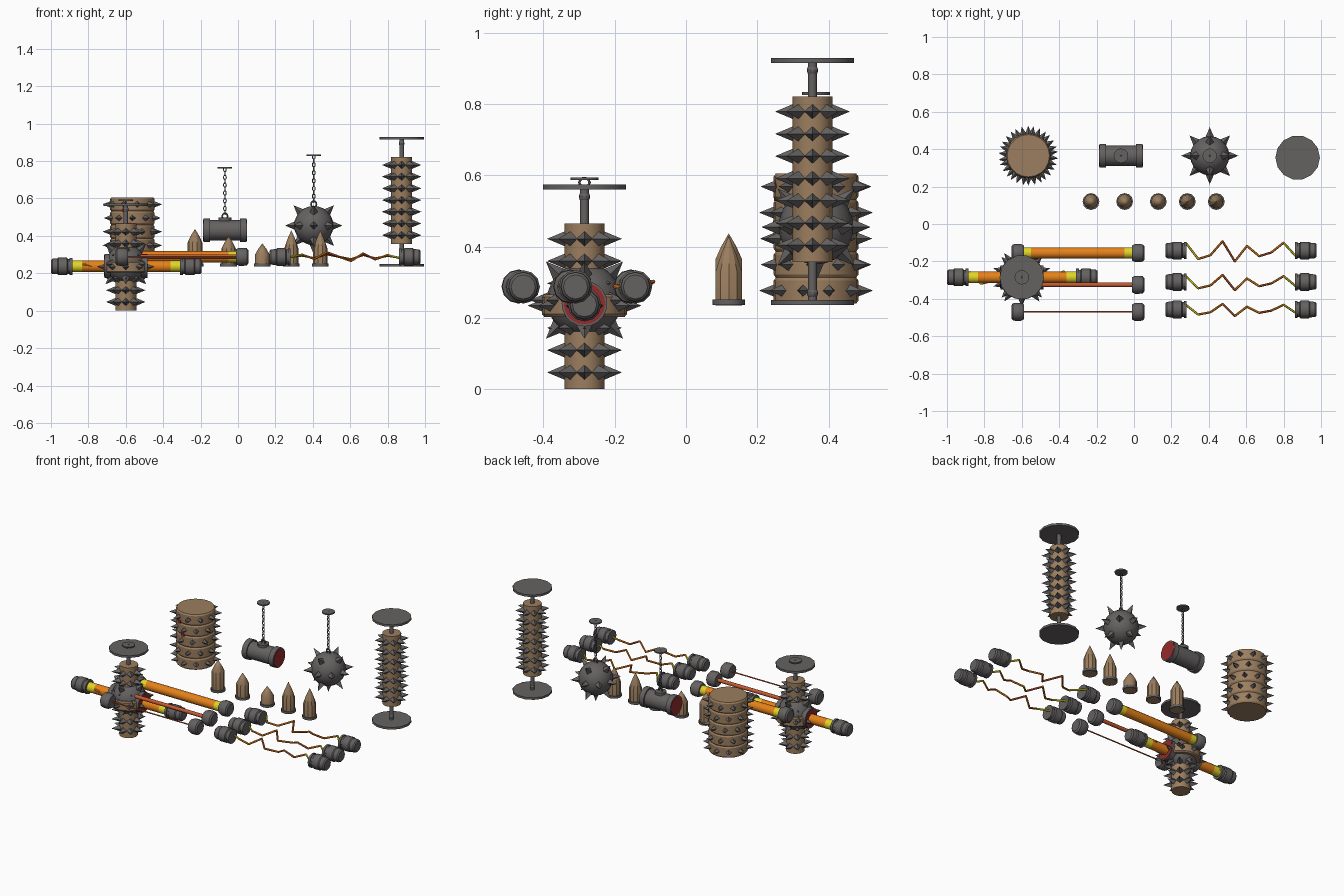
import bpy, bmesh, math
from mathutils import Vector as V, Matrix

if "Cube" in bpy.data.objects:
    bpy.data.objects.remove(bpy.data.objects["Cube"])

def mat(name, c):
    m = bpy.data.materials.new(name)
    m.diffuse_color = (*c, 1)
    m.use_nodes = True
    m.node_tree.nodes["Principled BSDF"].inputs["Base Color"].default_value = m.diffuse_color
    return m

MATS = [mat("wood_brown", (0.33, 0.21, 0.115)), mat("iron_grey", (0.13, 0.12, 0.12)),
        mat("flame_orange", (0.78, 0.22, 0.01)), mat("flame_yellow", (0.75, 0.66, 0.02)),
        mat("blood_red", (0.30, 0.025, 0.025)), mat("ember_red", (0.55, 0.10, 0.03))]
WOOD, IRON, ORANGE, YELLOW, RED, EMBER = range(6)
X, Z = V((1, 0, 0)), V((0, 0, 1))

class Part:
    """Collects turned shapes into one named object."""
    def __init__(self, name):
        self.name, self.bm = name, bmesh.new()

    def lathe(self, o, axis, prof, m, n=16):
        # prof: (distance along axis, radius); a zero radius makes a point
        bm, o = self.bm, V(o)
        q = V(axis).to_track_quat('Z', 'Y')
        rings = []
        for t, r in prof:
            if r == 0:
                rings.append([bm.verts.new(o + q @ V((0, 0, t)))])
            else:
                rings.append([bm.verts.new(o + q @ V((r * math.cos(a), r * math.sin(a), t)))
                              for a in (math.tau * i / n for i in range(n))])
        faces = [bm.faces.new(r) for r in (rings[0], rings[-1]) if len(r) > 2]
        for a, b in zip(rings, rings[1:]):
            for i in range(n):
                j = (i + 1) % n
                if len(a) == 1:
                    f = (a[0], b[j], b[i])
                elif len(b) == 1:
                    f = (a[i], a[j], b[0])
                else:
                    f = (a[i], a[j], b[j], b[i])
                faces.append(bm.faces.new(f))
        for f in faces:
            f.material_index = m
        return self

    def rod(self, a, b, r, m, n=12):
        a, b = V(a), V(b)
        return self.lathe(a, b - a, [(0, r), ((b - a).length, r)], m, n)

    def ball(self, c, r, m, u=20, v=12):
        g = bmesh.ops.create_uvsphere(self.bm, u_segments=u, v_segments=v, radius=r,
                                      matrix=Matrix.Translation(c))
        for f in {f for w in g['verts'] for f in w.link_faces}:
            f.material_index = m
        return self

    def link(self, c, rx, rz, t, turn):
        # oval chain link
        rows = []
        for i in range(10):
            a = math.tau * i / 10
            row = []
            for j in range(5):
                b = math.tau * j / 5
                p = V(((rx + t * math.cos(b)) * math.cos(a), t * math.sin(b),
                       (rz + t * math.cos(b)) * math.sin(a)))
                row.append(self.bm.verts.new(V(c) + Matrix.Rotation(turn, 3, 'Z') @ p))
            rows.append(row)
        for i in range(10):
            for j in range(5):
                k, l = (i + 1) % 10, (j + 1) % 5
                self.bm.faces.new((rows[i][j], rows[k][j], rows[k][l], rows[i][l])).material_index = IRON

    def spike(self, c, d, r0, tip, w=0.023):
        d = V(d).normalized()
        self.lathe(V(c) + d * r0, d, [(0, w), (tip - r0, 0)], IRON, 4)

    def spike_ring(self, c, r0, tip, count, turn=0, w=0.023):
        for i in range(count):
            a = math.tau * i / count + turn
            self.spike(c, (math.cos(a), math.sin(a), 0), r0, tip, w)

    def done(self):
        bmesh.ops.recalc_face_normals(self.bm, faces=self.bm.faces)
        me = bpy.data.meshes.new(self.name)
        self.bm.to_mesh(me)
        for m in MATS:
            me.materials.append(m)
        me.shade_smooth()
        me.set_sharp_from_angle(angle=math.radians(32))
        bpy.context.collection.objects.link(bpy.data.objects.new(self.name, me))

def spiked_roller(name, x, y, z):
    p = Part(name).rod((x, y, z), (x, y, z + 0.465), 0.056, WOOD, 16)
    for k in range(7):
        p.spike_ring((x, y, z + 0.047 + 0.0625 * k), 0.05, 0.105, 8)
    p.done()

def roller_mount(name, x, y, z0, z1, top):
    # thin axle, bead and round plate; the plate sits at z1
    p = Part(name).rod((x, y, z0), (x, y, z1), 0.0125, IRON)
    p.lathe((x, y, z1 if top else z1 - 0.014), Z, [(0, 0.119), (0.014, 0.119)], IRON, 14)
    p.ball((x, y, z1 + (-0.02 if top else 0.02)), 0.016, IRON, 10, 6).done()

def barrel_section(p, x, y, z, h, turn):
    p.lathe((x, y, z), Z, [(0, 0.113), (h * 0.12, 0.119), (h * 0.88, 0.119), (h, 0.113)], WOOD, 20)
    p.spike_ring((x, y, z + h / 2), 0.11, 0.16, 10, turn, 0.02)

def spiked_ball(name, c):
    p = Part(name).ball(c, 0.105, IRON)
    for lat, count in ((0, 8), (45, 4), (-45, 4), (-90, 1)):
        for i in range(count):
            a, b = math.tau * i / count, math.radians(lat)
            p.spike(c, (math.cos(a) * math.cos(b), math.sin(a) * math.cos(b), math.sin(b)),
                    0.095, 0.153, 0.025)
    p.done()

def crusher(name, x, y, z):
    # flanged drum with stained ends
    p = Part(name).lathe((x - 0.115, y, z), X, [(0, 0.064), (0.034, 0.064), (0.034, 0.055),
                         (0.196, 0.055), (0.196, 0.064), (0.23, 0.064)], IRON, 20)
    for s in (-1, 1):
        p.lathe((x + s * 0.115, y, z), X * s, [(0, 0.058), (0.002, 0.058)], RED, 20)
    p.done()

def chain(name, x, y, z0, z1):
    p = Part(name).lathe((x, y, z1 - 0.006), Z, [(0, 0.039), (0.008, 0.039)], IRON, 12)
    p.link((x, y, z0 + 0.005), 0.014, 0.016, 0.005, 0)
    n = round((z1 - z0 - 0.02) / 0.021)
    for i in range(n):
        z = z0 + 0.025 + (z1 - z0 - 0.035) * i / (n - 1)
        p.link((x, y, z), 0.007, 0.012, 0.003, (i + 1) % 2 * math.pi / 2)
    p.done()

def caps(name, x0, x1, y, z, long):
    p = Part(name)
    short_prof = [(0, 0.036), (0.008, 0.046), (0.025, 0.048), (0.05, 0.048), (0.066, 0.040)]
    long_prof = [(0, 0.034), (0.008, 0.041), (0.034, 0.042), (0.04, 0.047), (0.085, 0.047),
                 (0.09, 0.04), (0.1, 0.04), (0.1, 0.046), (0.114, 0.046)]
    for x, d in ((x0, X), (x1, -X)):
        p.lathe((x, y, z), d, long_prof if long else short_prof, IRON, 12)
    p.done()

def flame(name, x0, x1, y, z, r, m, end):
    p = Part(name).rod((x0 + end, y, z), (x1 - end, y, z), r, m)
    if end:
        p.rod((x0, y, z), (x0 + end, y, z), r, YELLOW)
        p.rod((x1 - end, y, z), (x1, y, z), r, YELLOW)
    p.done()

def wire(name, x0, x1, y, z, s, r=0.006):
    dy = [0.04, -0.045, -0.025, 0.05, -0.058, 0.025, -0.03, -0.01, 0.042, -0.03]
    dz = [0.0, 0.012, -0.01, 0.024, 0.002, -0.02, 0.018, -0.012, 0.01, -0.006]
    pts = [V((x0 + (x1 - x0) * i / 9, y + s * dy[i], z + (1.5 - s) * 1.2 * dz[i])) for i in range(10)]
    p = Part(name)
    for i, (a, b) in enumerate(zip(pts, pts[1:])):
        m = YELLOW if i in (0, 8) else (EMBER if i in (3, 6) else ORANGE)
        p.rod(a, b, r, m, 6).ball(b, r, m, 6, 4)
    p.done()

# back row: spiked barrel of five stacked sections, with stains
BX, BY = -0.565, 0.365
p = Part("spiked_barrel")
for k in range(5):
    barrel_section(p, BX, BY, 0.24 + 0.073 * k, 0.073, math.radians(90 + 13 * (k % 3)))
for a, z, r in ((-110, 0.54, 0.016), (-75, 0.57, 0.011), (-95, 0.46, 0.013)):
    d = V((math.cos(math.radians(a)), math.sin(math.radians(a)), 0))
    p.lathe(V((BX, BY, z)) + d * 0.116, d, [(0, r), (0.005, r)], RED, 8)
p.done()

# back row: hanging drum, hanging ball, spiked roller
crusher("hanging_drum", -0.07, 0.365, 0.43)
Part("drum_lug").rod((-0.07, 0.365, 0.48), (-0.07, 0.365, 0.497), 0.035, IRON).done()
chain("drum_chain", -0.07, 0.365, 0.50, 0.765)
spiked_ball("hanging_spiked_ball", (0.405, 0.365, 0.455))
chain("ball_chain", 0.405, 0.365, 0.565, 0.832)
spiked_roller("spiked_roller", 0.875, 0.355, 0.357)
roller_mount("roller_top_mount", 0.875, 0.355, 0.81, 0.915, True)
roller_mount("roller_bottom_mount", 0.875, 0.355, 0.37, 0.25, False)

# wooden stakes on iron rings
for i, (x, sh, tip) in enumerate(((-0.23, 0.365, 0.437), (-0.05, 0.33, 0.40), (0.13, 0.30, 0.36),
                                  (0.285, 0.33, 0.43), (0.44, 0.33, 0.43))):
    p = Part(f"stake_{i + 1}")
    p.lathe((x, 0.12, 0.236), Z, [(0, 0.045), (0.015, 0.045)], IRON, 12)
    p.lathe((x, 0.12, 0.235), Z, [(0, 0.039), (sh - 0.235, 0.039),
            ((sh + tip) / 2 - 0.235, 0.022), (tip - 0.235, 0)], WOOD, 10).done()

# front left cluster: roller, ball, barrel section, drum and flame rod
CX, CY = -0.6, -0.285
spiked_roller("cluster_roller", CX, CY, 0.0)
roller_mount("cluster_roller_mount", CX, CY, 0.46, 0.56, True)
spiked_ball("cluster_ball", (CX, CY, 0.25))
p = Part("cluster_barrel_section")
barrel_section(p, CX, CY, 0.203, 0.063, math.radians(90))
p.done()
crusher("cluster_drum", CX, CY, 0.24)
p = Part("cluster_hook").lathe((CX, CY, 0.587), Z, [(0, 0.039), (0.007, 0.039)], IRON, 12)
p.link((CX, CY, 0.58), 0.014, 0.012, 0.004, math.pi / 2)
p.done()
caps("cluster_flame_caps", -1.0, -0.195, CY, 0.237, True)
flame("cluster_flame", -0.89, -0.305, CY, 0.237, 0.031, ORANGE, 0.055)
wire("cluster_wire", -0.88, -0.315, CY, 0.237, 0.75)

# straight flame rods, thick to thin
for i, (y, r, m, end) in enumerate(((-0.155, 0.03, ORANGE, 0.05), (-0.325, 0.012, EMBER, 0),
                                    (-0.47, 0.004, EMBER, 0))):
    caps(f"flame_rod_caps_{i + 1}", -0.655, 0.055, y, 0.288, False)
    flame(f"flame_rod_{i + 1}", -0.60, 0.0, y, 0.288, r, m, end)

# crackling wires between caps
for i, (y, s) in enumerate(((-0.142, 1.0), (-0.31, 0.75), (-0.457, 0.6))):
    caps(f"wire_caps_{i + 1}", 0.168, 0.975, y, 0.287, True)
    wire(f"wire_{i + 1}", 0.278, 0.865, y, 0.287, s)
